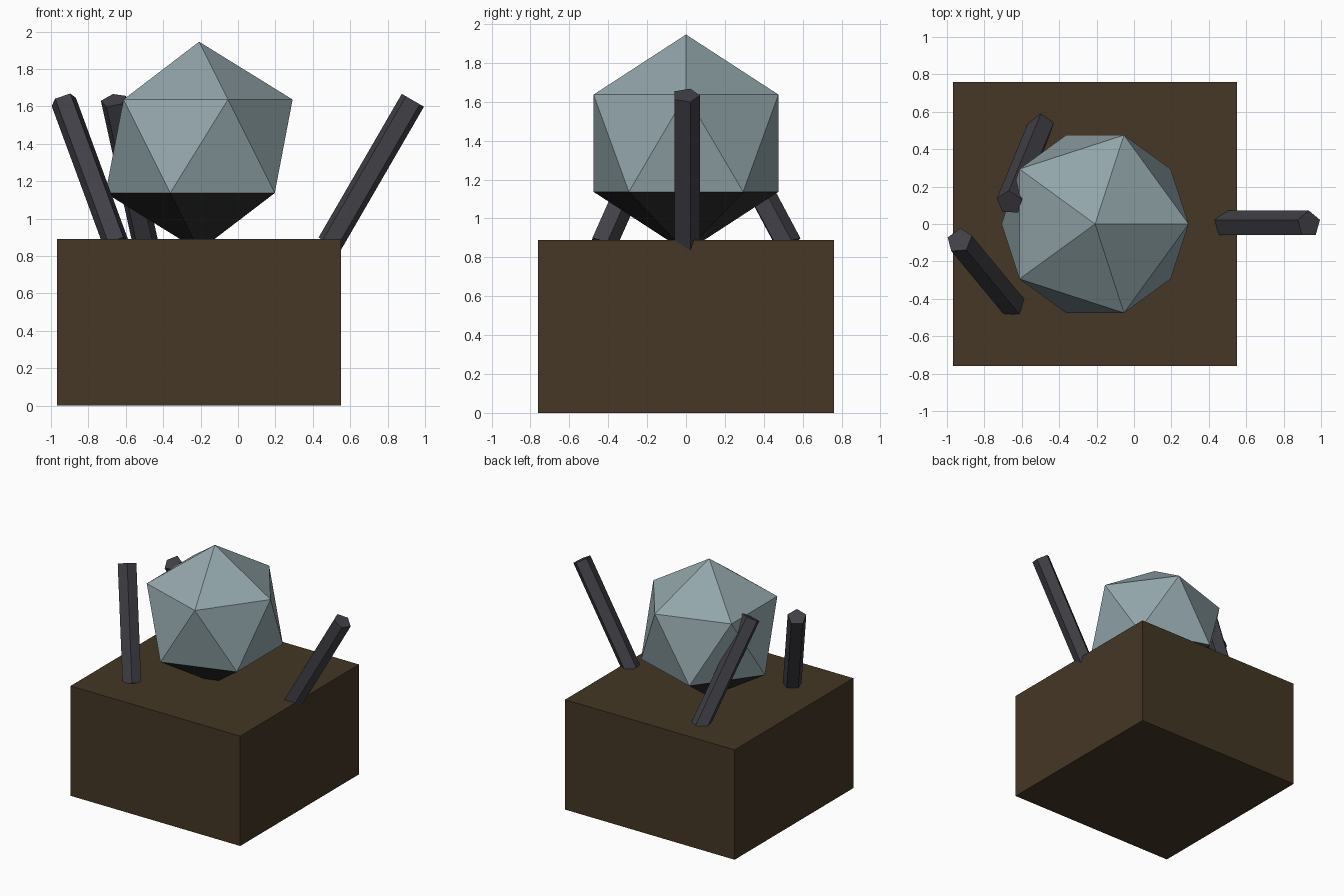
import bpy
import bmesh
from mathutils import Matrix, Vector

if "Cube" in bpy.data.objects:
    bpy.data.objects.remove(bpy.data.objects["Cube"], do_unlink=True)


def material(name, rgb):
    mat = bpy.data.materials.new(name)
    mat.use_nodes = True
    mat.diffuse_color = (*rgb, 1)
    mat.node_tree.nodes["Principled BSDF"].inputs["Base Color"].default_value = (*rgb, 1)
    return mat


def add_object(name, bm, location, mats):
    mesh = bpy.data.meshes.new(name)
    bm.to_mesh(mesh)
    bm.free()
    for mat in mats:
        mesh.materials.append(mat)
    obj = bpy.data.objects.new(name, mesh)
    obj.location = location
    bpy.context.collection.objects.link(obj)
    return obj


brown = material("dark brown", (0.058, 0.038, 0.018))
blue_grey = material("pale blue grey", (0.29, 0.38, 0.405))
charcoal = material("charcoal", (0.053, 0.051, 0.062))
black = material("soft black", (0.03, 0.03, 0.032))

CENTRE_X = -0.208

# Block base
bm = bmesh.new()
bmesh.ops.create_cube(bm, size=1)
bmesh.ops.scale(bm, vec=(1.52, 1.52, 0.89), verts=bm.verts)
add_object("base_block", bm, (CENTRE_X, 0, 0.445), [brown])

# Faceted orb with a dark lower cap
bm = bmesh.new()
bmesh.ops.create_icosphere(bm, subdivisions=1, radius=0.559)
bm.normal_update()
for face in bm.faces:
    face.material_index = 1 if face.normal.z < -0.5 else 0
add_object("orb", bm, (CENTRE_X, 0, 1.387), [blue_grey, black])

# Five-sided prongs leaning out of the block
prongs = {
    "left_prong": ((0.49, 0, 0.865), (0.935, 0, 1.633)),
    "front_prong": ((-0.65, -0.43, 0.865), (-0.933, -0.088, 1.633)),
    "back_prong": ((-0.495, 0.525, 0.865), (-0.665, 0.115, 1.633)),
}
for name, (start, end) in prongs.items():
    start, end = Vector(start), Vector(end)
    axis = end - start
    turn = Vector((0, 0, 1)).rotation_difference(axis).to_matrix()
    bm = bmesh.new()
    bmesh.ops.create_cone(bm, cap_ends=True, segments=5, radius1=0.072,
                          radius2=0.072, depth=axis.length)
    bmesh.ops.rotate(bm, cent=(0, 0, 0), matrix=turn, verts=bm.verts)
    add_object(name, bm, (start + end) / 2, [charcoal])
